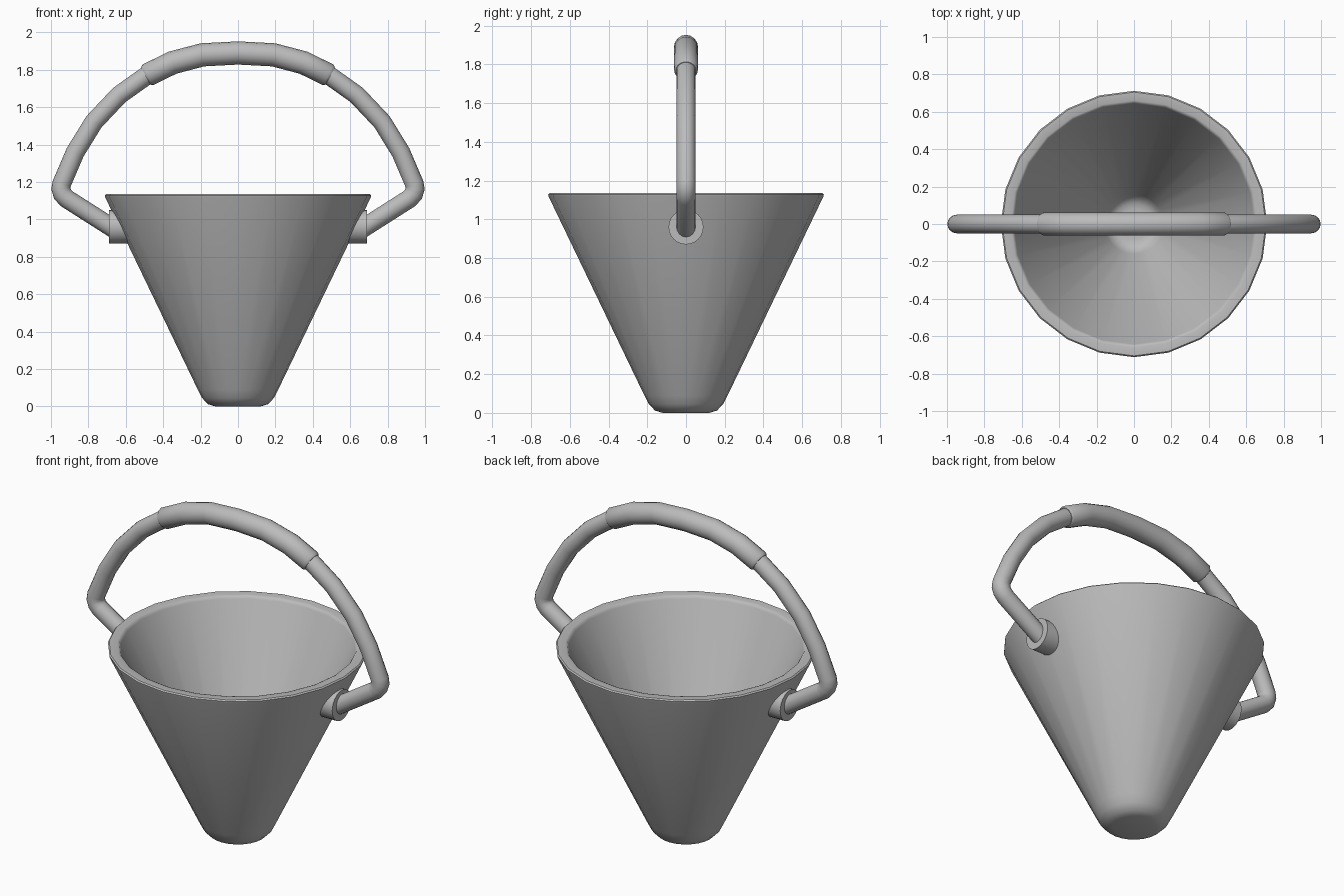
import bpy, bmesh, math
from mathutils import Vector

cube = bpy.data.objects.get("Cube")
if cube:
    bpy.data.objects.remove(cube, do_unlink=True)

grey = bpy.data.materials.new("plain grey")
grey.use_nodes = True
colour = (0.5, 0.5, 0.5, 1)
grey.diffuse_color = colour
grey.node_tree.nodes["Principled BSDF"].inputs["Base Color"].default_value = colour


def finish(bm, name, angle=40):
    """Turn a bmesh into a smooth-shaded object."""
    bmesh.ops.recalc_face_normals(bm, faces=bm.faces)
    mesh = bpy.data.meshes.new(name)
    bm.to_mesh(mesh)
    bm.free()
    mesh.materials.append(grey)
    obj = bpy.data.objects.new(name, mesh)
    bpy.context.collection.objects.link(obj)
    bpy.ops.object.select_all(action="DESELECT")
    obj.select_set(True)
    bpy.context.view_layer.objects.active = obj
    bpy.ops.object.shade_smooth_by_angle(angle=math.radians(angle))
    return obj


def lathe(name, profile, sides):
    """Spin an (r, z) profile that starts and ends on the axis."""
    bm = bmesh.new()
    verts = [bm.verts.new((0, r, z)) for r, z in profile]
    edges = [bm.edges.new(pair) for pair in zip(verts, verts[1:])]
    bmesh.ops.spin(bm, geom=verts + edges, cent=(0, 0, 0), axis=(0, 0, 1),
                   angle=math.tau, steps=sides, use_merge=True)
    bmesh.ops.remove_doubles(bm, verts=bm.verts, dist=0.0005)
    return finish(bm, name)


def sweep(name, path, radii, sides=16):
    """Round tube along an (x, z) path, with mitred bends."""
    bm = bmesh.new()
    pts = [Vector((x, 0, z)) for x, z in path]
    rings = []
    for i, (p, r) in enumerate(zip(pts, radii)):
        before = (p - pts[i - 1]).normalized() if i else None
        after = (pts[i + 1] - p).normalized() if i < len(pts) - 1 else None
        a, b = before or after, after or before
        t = (a + b).normalized()
        side = Vector((-t.z, 0, t.x)) / max(t.dot(a), 0.5)
        ring = []
        for k in range(sides):
            ang = math.tau * k / sides
            ring.append(bm.verts.new(p + side * r * math.cos(ang)
                                     + Vector((0, r * math.sin(ang), 0))))
        rings.append(ring)
    for lo, hi in zip(rings, rings[1:]):
        for k in range(sides):
            n = (k + 1) % sides
            bm.faces.new((lo[k], lo[n], hi[n], hi[k]))
    bm.faces.new(rings[0])
    bm.faces.new(rings[-1])
    return finish(bm, name)


def mirrored(half):
    """Complete a path that starts on the centre line."""
    return [(-x, z) for x, z in reversed(half[1:])] + half


# Tapered bucket: outer wall, rim, inner wall, floor
lathe("bucket", [
    (0, 0), (0.12, 0), (0.16, 0.012), (0.192, 0.045), (0.215, 0.09),
    (0.71, 1.118), (0.712, 1.128), (0.705, 1.135),
    (0.66, 1.135), (0.65, 1.131), (0.643, 1.118),
    (0.16, 0.115), (0.14, 0.08), (0.11, 0.062), (0.08, 0.058), (0, 0.058)], 24)

# Handle: thin bent rod
arc = [(0, 1.89), (0.19, 1.88), (0.35, 1.838), (0.49, 1.768)]
rod = arc + [(0.635, 1.665), (0.77, 1.522), (0.87, 1.36), (0.943, 1.19),
             (0.947, 1.163), (0.938, 1.135), (0.915, 1.11), (0.64, 0.935)]
path = mirrored(rod)
sweep("handle_rod", path, [0.05] * len(path))

# Grip: thicker sleeve with softened ends
path = mirrored(arc[:-1] + [(0.482, 1.773), (0.493, 1.767)])
sweep("handle_grip", path, [0.053] + [0.062] * (len(path) - 2) + [0.053])

# Bosses: short cylinders whose inner ends follow the sloping wall
for side, name in ((1, "left_boss"), (-1, "right_boss")):
    bm = bmesh.new()
    bmesh.ops.create_cone(bm, cap_ends=True, segments=24, radius1=0.09,
                          radius2=0.09, depth=1)
    for v in bm.verts:
        a, b, outer = v.co.x, v.co.y, v.co.z > 0
        z = 0.96 + b
        wall = 0.215 + (z - 0.09) * 0.481 - 0.025
        v.co = (side * (0.69 if outer else wall), a, z)
    finish(bm, name)
